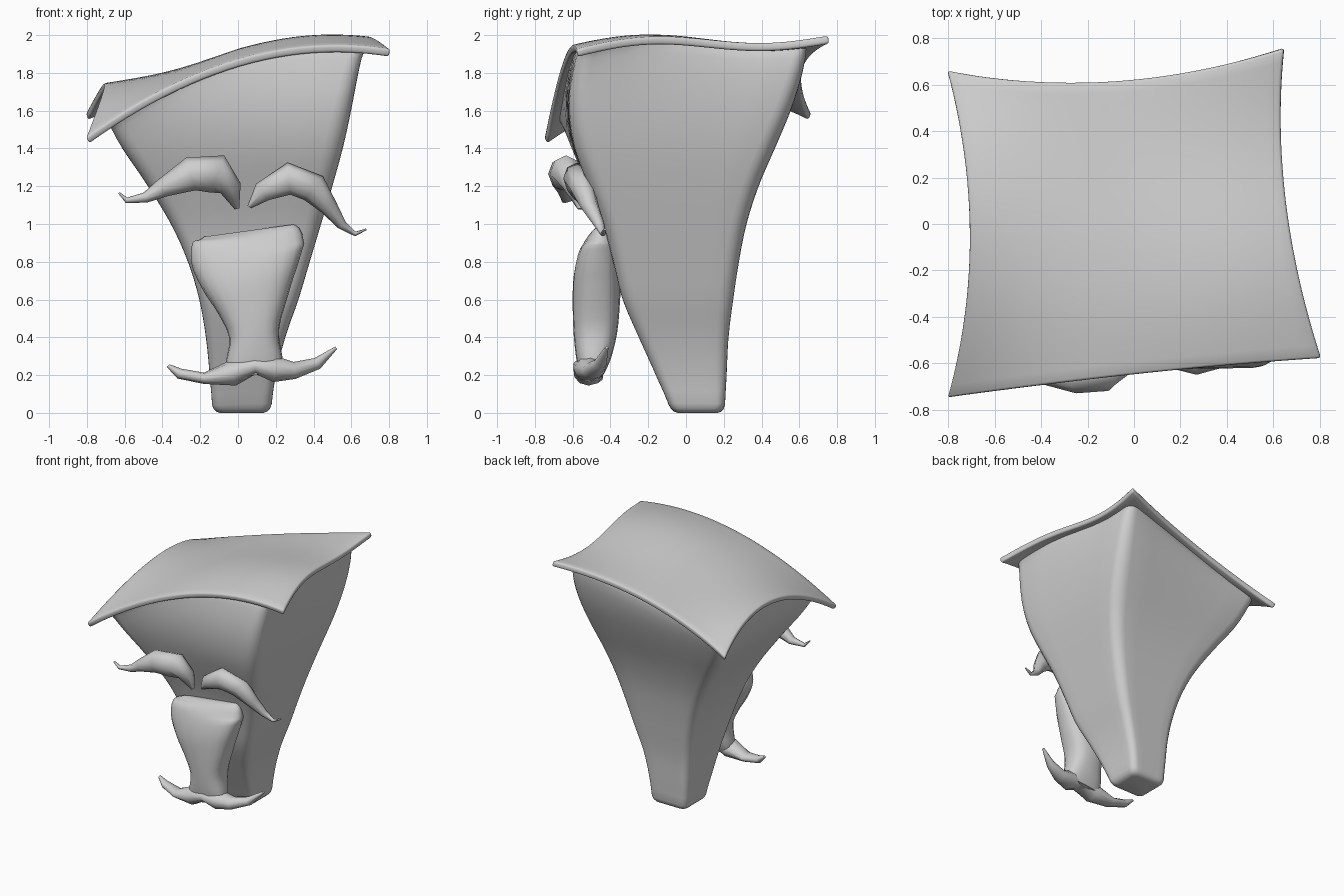
import bpy, bmesh, math
from mathutils import Vector

if "Cube" in bpy.data.objects:
    bpy.data.objects.remove(bpy.data.objects["Cube"])

grey = bpy.data.materials.new("plain_grey")
grey.diffuse_color = (0.62, 0.62, 0.62, 1)
grey.use_nodes = True
grey.node_tree.nodes["Principled BSDF"].inputs["Base Color"].default_value = grey.diffuse_color


def finish(name, bm, angle=50):
    bmesh.ops.recalc_face_normals(bm, faces=bm.faces)
    me = bpy.data.meshes.new(name)
    bm.to_mesh(me)
    bm.free()
    me.materials.append(grey)
    ob = bpy.data.objects.new(name, me)
    bpy.context.collection.objects.link(ob)
    bpy.ops.object.select_all(action='DESELECT')
    ob.select_set(True)
    bpy.context.view_layer.objects.active = ob
    bpy.ops.object.shade_smooth_by_angle(angle=math.radians(angle))
    return ob


def loft(bm, rings, cap_start=True, cap_end=True):
    rows = [[bm.verts.new(p) for p in r] for r in rings]
    n = len(rows[0])
    for a, b in zip(rows, rows[1:]):
        for i in range(n):
            j = (i + 1) % n
            bm.faces.new((a[i], a[j], b[j], b[i]))
    if cap_start:
        bm.faces.new(rows[0])
    if cap_end:
        bm.faces.new(rows[-1])


def spline(pts, f):
    """Smooth (Catmull-Rom) sample of a list of tuples at 0..1."""
    s = min(max(f, 0), 1) * (len(pts) - 1)
    i = min(int(s), len(pts) - 2)
    t = s - i
    p = [Vector(pts[min(max(i + k, 0), len(pts) - 1)]) for k in (-1, 0, 1, 2)]
    return 0.5 * (2 * p[1] + (p[2] - p[0]) * t + (2 * p[0] - 5 * p[1] + 4 * p[2] - p[3]) * t * t
                  + (3 * p[1] - p[0] - 3 * p[2] + p[3]) * t ** 3)


def sweep(name, stations, sides=10, power=1.0, steps=1, slope=0):
    """Tube along x/z path; stations are x, y, z, half width in the path plane, half depth."""
    n = (len(stations) - 1) * steps
    rings = []
    for k in range(n + 1):
        s = spline(stations, k / n)
        d = spline(stations, (k + .5) / n) - spline(stations, (k - .5) / n)
        t = Vector((d[0], d[2])).normalized()
        ring = []
        for i in range(sides):
            a = 2 * math.pi * i / sides
            c, q = (math.copysign(abs(w) ** power, w) for w in (math.cos(a), math.sin(a)))
            w, e = max(s[3], .004) * c, max(s[4], .004) * q
            x = s[0] + t.y * w
            ring.append((x, s[1] + e, s[2] - t.x * w + slope * (x - s[0])))
        rings.append(ring)
    bm = bmesh.new()
    loft(bm, rings)
    return finish(name, bm, 60)


# Roof: saddle sheet through nine points, front to back, with a gentle wave
ROOF = [[(-.808, -.752, 1.455), (0, -.65, 1.872), (.808, -.58, 1.925)],
        [(-.71, -.05, 1.74), (0, 0, 1.918), (.655, .10, 1.977)],
        [(-.808, .665, 1.585), (-.1, .615, 1.838), (.645, .755, 1.998)]]


def quad(t):
    return (2 * (t - .5) * (t - 1), 4 * t * (1 - t), 2 * t * (t - .5))


def roof_point(u, v):
    p = Vector((0, 0, 0))
    for row, b in zip(ROOF, quad(v)):
        for q, a in zip(row, quad(u)):
            p += Vector(q) * a * b
    p.z -= (.03 if u < .5 else .015) * math.sin(2 * math.pi * u) * math.sin(math.pi * v) ** .8
    p.z += .033 * u * math.sin(2 * math.pi * v)
    return p


bm = bmesh.new()
N = 24
grid = [[bm.verts.new(roof_point(i / N, j / N)) for i in range(N + 1)] for j in range(N + 1)]
for j in range(N):
    for i in range(N):
        bm.faces.new((grid[j][i], grid[j][i + 1], grid[j + 1][i + 1], grid[j + 1][i]))
roof = finish("roof", bm)
m = roof.modifiers.new("thickness", 'SOLIDIFY')
m.thickness, m.offset = .042, -1
m = roof.modifiers.new("rim", 'BEVEL')
m.width, m.segments, m.angle_limit = .012, 2, math.radians(50)

# Body: rounded square sections; left, right, front, back limits every 0.2 of height
SIDES = [(-.135, .175, -.08, .205), (-.15, .20, -.16, .215), (-.17, .25, -.25, .225),
         (-.205, .32, -.335, .25), (-.265, .38, -.385, .28), (-.355, .44, -.44, .32),
         (-.48, .50, -.52, .385), (-.62, .555, -.60, .475), (-.69, .595, -.635, .565),
         (-.71, .62, -.62, .63), (-.71, .63, -.59, .66)]


def section(r, seg=5, straight=6):
    pts = []
    for k, (cx, cy) in enumerate([(1 - r, 1 - r), (r, 1 - r), (r, r), (1 - r, r)]):
        arc = [(cx + r * math.cos(a), cy + r * math.sin(a))
               for a in (math.pi / 2 * (k + i / seg) for i in range(seg + 1))]
        dx, dy = [(-1, 0), (0, -1), (1, 0), (0, 1)][k]
        x, y = arc[-1]
        step = (1 - 2 * r) / straight
        pts += arc + [(x + dx * step * i, y + dy * step * i) for i in range(1, straight)]
    return pts


rings = []
for t, scale in [(0, .74), (.004, .87), (.012, .955), (.025, 1)] + [(.06 + .94 * k / 26, 1) for k in range(27)]:
    ring = []
    for u, v in section(.16 - .10 * t):
        u, v = .5 + (u - .5) * scale, .5 + (v - .5) * scale
        top = roof_point(.05 + .895 * u, .03 + .91 * v) - Vector((0, 0, .02))
        z = t * top.z
        l, r, f, b = spline(SIDES, z / 2)
        p = Vector((l + (r - l) * u, f + (b - f) * v, z))
        ring.append(p.lerp(top, t ** 9))
    rings.append(ring)
bm = bmesh.new()
loft(bm, rings, cap_end=False)
finish("body", bm)

# Nose: broad at the top, narrow above the moustache, flaring into it
sweep("nose", [(.085, -.50, .20, .15, .06), (.085, -.49, .28, .15, .09), (.085, -.48, .42, .132, .115),
               (.075, -.475, .58, .19, .125), (.06, -.47, .72, .255, .125), (.05, -.46, .85, .30, .105),
               (.055, -.45, .93, .285, .07), (.055, -.44, .965, .235, .025)],
      sides=20, power=.75, steps=3, slope=.12)

# Moustache
sweep("moustache", [(-.37, -.46, .25, .01, .01), (-.31, -.475, .208, .028, .035), (-.18, -.50, .183, .03, .06),
                    (-.03, -.515, .21, .068, .08), (.09, -.52, .25, .045, .08), (.20, -.51, .23, .068, .08),
                    (.30, -.49, .225, .045, .06), (.42, -.455, .262, .032, .035), (.52, -.42, .345, .008, .01)])

# Eyebrows
sweep("left_eyebrow", [(-.63, -.655, 1.165, .005, .008), (-.59, -.645, 1.125, .015, .015),
                       (-.49, -.63, 1.14, .028, .035), (-.40, -.635, 1.19, .05, .055),
                       (-.25, -.65, 1.265, .09, .08), (-.11, -.635, 1.265, .105, .085),
                       (-.04, -.59, 1.19, .06, .06), (-.005, -.56, 1.08, .012, .015)], sides=8)
sweep("right_eyebrow", [(.06, -.53, 1.09, .012, .02), (.13, -.565, 1.17, .055, .05),
                        (.27, -.58, 1.24, .085, .07), (.40, -.55, 1.19, .08, .065),
                        (.48, -.51, 1.09, .048, .05), (.55, -.46, .995, .026, .03),
                        (.62, -.44, .947, .012, .014), (.68, -.43, .972, .005, .008)], sides=8)
